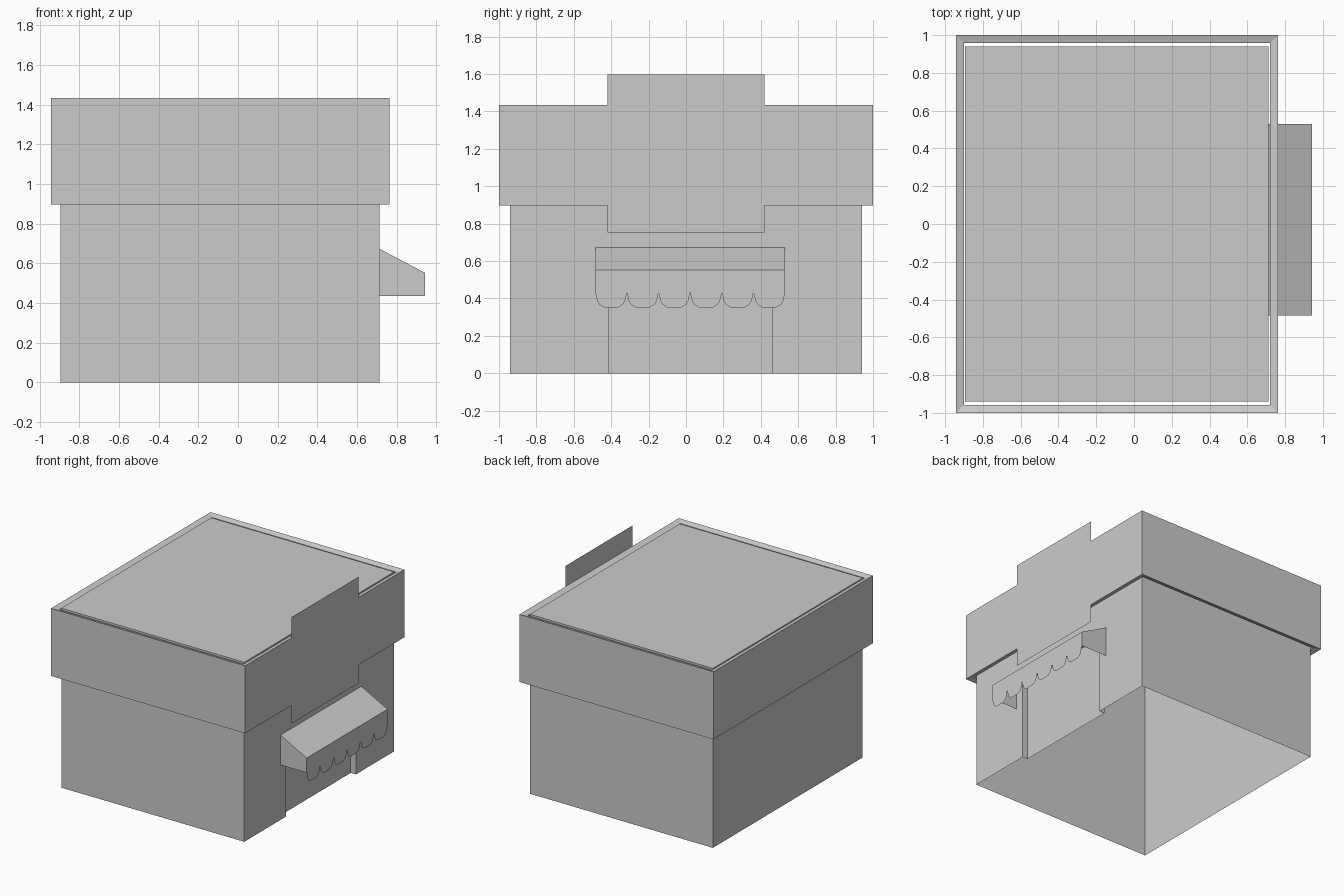
import bpy
import bmesh

if "Cube" in bpy.data.objects:
    bpy.data.objects.remove(bpy.data.objects["Cube"])


def make(name, verts, faces):
    mesh = bpy.data.meshes.new(name)
    mesh.from_pydata(verts, [], faces)
    mesh.update()
    obj = bpy.data.objects.new(name, mesh)
    bpy.context.collection.objects.link(obj)
    return obj


def box(name, x0, x1, y0, y1, z0, z1):
    verts = [(x, y, z) for z in (z0, z1)
             for x, y in ((x0, y0), (x1, y0), (x1, y1), (x0, y1))]
    faces = [(3, 2, 1, 0), (4, 5, 6, 7)]
    faces += [(i, (i + 1) % 4, (i + 1) % 4 + 4, i + 4) for i in range(4)]
    return make(name, verts, faces)


# Shop walls and roof, with a shallow doorway recess cut into the +x side
XW = 0.713
body = box("shop_body", -0.894, XW, -0.94, 0.94, 0, 1.425)
cutter = box("doorway_cutter", XW - 0.045, 0.9, -0.415, 0.46, -0.1, 0.66)
cutter.hide_render = True
mod = body.modifiers.new("doorway", "BOOLEAN")
mod.operation = "DIFFERENCE"
mod.solver = "EXACT"
mod.object = cutter
bpy.context.view_layer.objects.active = body
bpy.ops.object.modifier_apply(modifier=mod.name)
bpy.data.objects.remove(cutter)

# The shell is open underneath
bm = bmesh.new()
bm.from_mesh(body.data)
floor = [f for f in bm.faces if all(v.co.z < 0.001 for v in f.verts)]
bmesh.ops.delete(bm, geom=floor, context="FACES")
bm.to_mesh(body.data)
bm.free()


# Upper fascia: hollow ring around the walls, edges sloping inward
X0, X1, Y, Z0, Z1 = -0.942, 0.763, 1.0, 0.897, 1.433
inset, drop = 0.043, 0.014


def corners(i, z):
    return [(X0 + i, -Y + i, z), (X1 - i, -Y + i, z),
            (X1 - i, Y - i, z), (X0 + i, Y - i, z)]


verts = (corners(0, Z0) + corners(0, Z1)
         + corners(inset, Z1 - drop) + corners(inset, Z0 + drop))
faces = []
for ring in range(4):
    a, b = ring * 4, (ring + 1) % 4 * 4
    for i in range(4):
        j = (i + 1) % 4
        if (ring, i) != (0, 1):          # the +x face carries the sign
            faces.append((a + i, a + j, b + j, b + i))

# Flat sign board, one sheet with the +x fascia face
s, low, high = 0.42, 0.752, 1.597
sign = [(-Y, Z0), (-s, Z0), (-s, low), (s, low), (s, Z0), (Y, Z0),
        (Y, Z1), (s, Z1), (s, high), (-s, high), (-s, Z1), (-Y, Z1)]
start = len(verts)
verts += [(X1, y, z) for y, z in sign]
faces.append(tuple(range(start, start + len(sign))))
make("fascia_and_sign", verts, faces)


# Awning: sloped sheet, two side panels, scalloped front flap
ya, yb, xf = -0.485, 0.53, 0.942
top, lip, base = 0.673, 0.552, 0.436
verts = [(xw, y, z) for y, z, xw in (
    (ya, top, XW), (ya, lip, xf), (yb, lip, xf), (yb, top, XW),
    (ya, base, XW), (ya, base, xf), (yb, base, xf), (yb, base, XW))]
make("awning_cover", verts, [(0, 1, 2, 3), (4, 5, 1, 0), (6, 7, 3, 2)])

scallop = [(0, 0.432), (0.06, 0.387), (0.13, 0.367), (0.28, 0.352),
           (0.72, 0.352), (0.87, 0.367), (0.94, 0.387)]
count = 6
step = (yb - ya) / count
edge = [(ya + (k + u) * step, z) for k in range(count) for u, z in scallop]
edge += [(yb, 0.432), (yb, lip), (ya, lip)]
make("awning_flap", [(xf, y, z) for y, z in edge], [tuple(range(len(edge)))])
